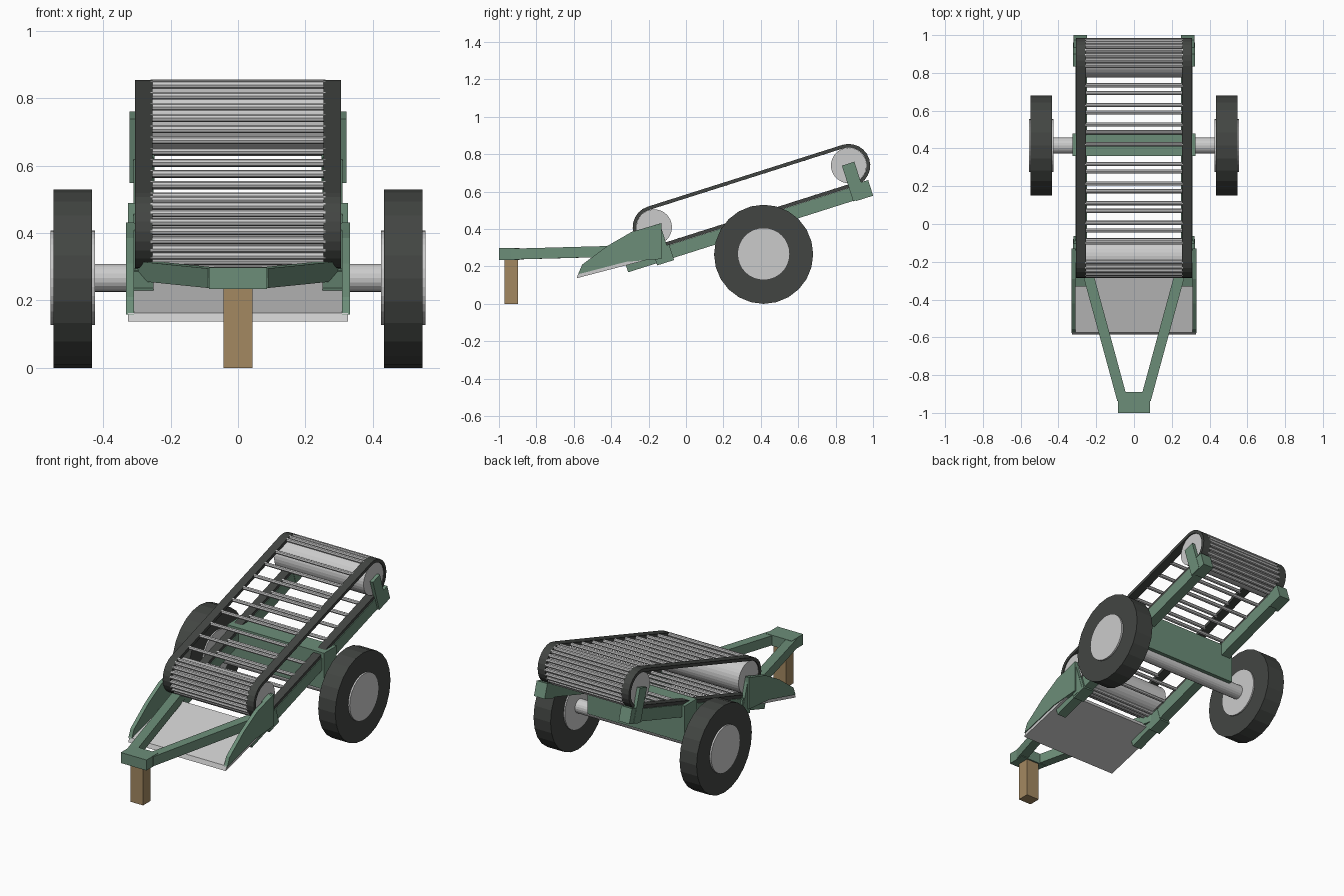
import bpy, bmesh
from math import atan2, cos, sin, pi, hypot
from mathutils import Matrix, Vector

if "Cube" in bpy.data.objects:
    bpy.data.objects.remove(bpy.data.objects["Cube"])


def material(name, rgb):
    m = bpy.data.materials.new(name)
    m.diffuse_color = (*rgb, 1)
    m.use_nodes = True
    m.node_tree.nodes["Principled BSDF"].inputs["Base Color"].default_value = m.diffuse_color
    return m


GREEN = material("green_paint", (0.15, 0.27, 0.19))
DARK = material("dark_rubber", (0.055, 0.06, 0.055))
WOOD = material("wood", (0.37, 0.25, 0.12))


def finish(bm, name, mat=None):
    bmesh.ops.recalc_face_normals(bm, faces=bm.faces)
    me = bpy.data.meshes.new(name)
    bm.to_mesh(me)
    bm.free()
    if mat:
        me.materials.append(mat)
    ob = bpy.data.objects.new(name, me)
    bpy.context.collection.objects.link(ob)
    return ob


def box(name, center, size, mat=None, tilt=0, turn=0):
    bm = bmesh.new()
    m = (Matrix.Translation(center) @ Matrix.Rotation(turn, 4, 'Z')
         @ Matrix.Rotation(tilt, 4, 'X') @ Matrix.Diagonal((*size, 1)))
    bmesh.ops.create_cube(bm, size=1, matrix=m)
    return finish(bm, name, mat)


def add_rod(bm, x0, x1, y, z, r, sides):
    m = Matrix.Translation(((x0 + x1) / 2, y, z)) @ Matrix.Rotation(pi / 2, 4, 'Y')
    bmesh.ops.create_cone(bm, cap_ends=True, segments=sides, radius1=r, radius2=r,
                          depth=abs(x1 - x0), matrix=m)


def rod(name, x0, x1, y, z, r, sides, mat=None):
    bm = bmesh.new()
    add_rod(bm, x0, x1, y, z, r, sides)
    return finish(bm, name, mat)


def plate(name, x0, x1, pts, mat=None):
    """Extrude a y-z outline along x."""
    bm = bmesh.new()
    f = bm.faces.new([bm.verts.new((x0, y, z)) for y, z in pts])
    ext = bmesh.ops.extrude_face_region(bm, geom=[f])["geom"]
    bmesh.ops.translate(bm, vec=(x1 - x0, 0, 0),
                        verts=[v for v in ext if isinstance(v, bmesh.types.BMVert)])
    return finish(bm, name, mat)


# Conveyor layout: low roller, high roller, slope
LOW, HIGH = Vector((-0.17, 0.41)), Vector((0.87, 0.74))
A = atan2(HIGH.y - LOW.y, HIGH.x - LOW.x)
ALONG, NORMAL = Vector((cos(A), sin(A))), Vector((-sin(A), cos(A)))
ARC = 12


def loop(r):
    """Closed stadium outline around both rollers."""
    pts = []
    for c, start in ((LOW, A + pi / 2), (HIGH, A - pi / 2)):
        for i in range(ARC + 1):
            t = start + pi * i / ARC
            pts.append(c + r * Vector((cos(t), sin(t))))
    return pts


def belt(name, x0, x1):
    bm = bmesh.new()
    rings = [[bm.verts.new((x, p.x, p.y)) for p in loop(r)]
             for x, r in ((x0, 0.115), (x1, 0.115), (x1, 0.096), (x0, 0.096))]
    n = len(rings[0])
    for k in range(4):
        a, b = rings[k], rings[(k + 1) % 4]
        for i in range(n):
            j = (i + 1) % n
            bm.faces.new((a[i], a[j], b[j], b[i]))
    return finish(bm, name, DARK)


# Rollers
for name, c in (("lower_roller", LOW), ("upper_roller", HIGH)):
    rod(name, -0.3, 0.3, c.x, c.y, 0.095, 32)

# Conveyor bars: close together on the rollers, spaced on the straight runs
bm = bmesh.new()
spots = loop(0.105)
for i in range(1, 10):
    c = LOW.lerp(HIGH, i / 10)
    spots += [c + 0.105 * NORMAL, c - 0.105 * NORMAL]
for p in spots:
    add_rod(bm, -0.26, 0.26, p.x, p.y, 0.011, 8)
finish(bm, "conveyor_bars")

# Axle and its cross box
rod("axle", -0.44, 0.44, 0.415, 0.267, 0.042, 20)
box("axle_box", (0, 0.42, 0.38), (0.652, 0.12, 0.22), GREEN)

# Digging blade
plate("digging_blade", -0.327, 0.327,
      [(-0.585, 0.137), (-0.575, 0.163), (-0.2, 0.265), (-0.19, 0.24)])

for s, side in ((-1, "left"), (1, "right")):
    belt(f"{side}_belt", s * 0.254, s * 0.306)
    # Wheels
    rod(f"{side}_tyre", s * 0.433, s * 0.547, 0.415, 0.265, 0.265, 24, DARK)
    rod(f"{side}_hub", s * 0.425, s * 0.557, 0.415, 0.267, 0.14, 32)
    # Sloping frame rail
    a, b = Vector((-0.32, 0.202)), Vector((0.98, 0.617))
    mid = (a + b) / 2
    box(f"{side}_rail", (s * 0.28, *mid), (0.06, hypot(*(b - a)), 0.072), GREEN, A)
    # Roller brackets and rail clamps
    for end, c, k in (("lower", LOW, (-0.122, 0.262)), ("upper", HIGH, (0.942, 0.606))):
        p = c - 0.09 * NORMAL
        box(f"{side}_{end}_bracket", (s * 0.312, *p), (0.02, 0.07, 0.2), GREEN, A)
        box(f"{side}_{end}_clamp", (s * 0.284, *k), (0.072, 0.095, 0.088), GREEN, A)
    # Blade side plate
    plate(f"{side}_side_plate", s * 0.309, s * 0.332,
          [(-0.577, 0.158), (-0.555, 0.21), (-0.42, 0.31), (-0.29, 0.385),
           (-0.13, 0.432), (-0.13, 0.24), (-0.32, 0.225)], GREEN)
    # Drawbar arm
    p, q = Vector((s * 0.062, -0.93, 0.266)), Vector((s * 0.28, -0.13, 0.288))
    d = q - p
    box(f"{side}_drawbar_arm", (p + q) / 2, (0.055, d.length, 0.058), GREEN,
        atan2(d.z, hypot(d.x, d.y)), atan2(-d.x, d.y))

# Hitch and wooden prop
box("hitch_block", (0, -0.945, 0.266), (0.172, 0.11, 0.064), GREEN)
box("wooden_prop", (0, -0.935, 0.12), (0.086, 0.072, 0.24), WOOD)
